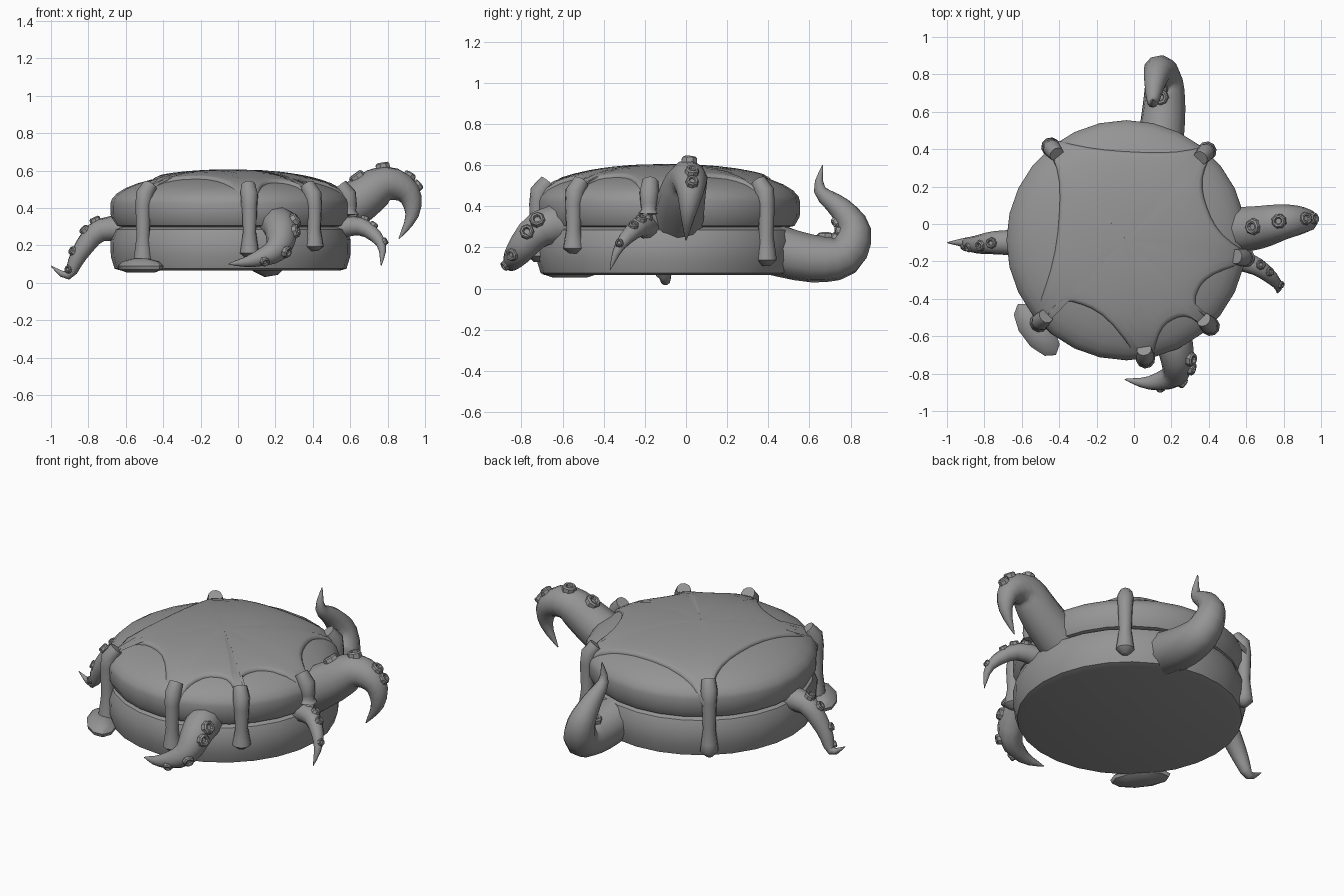
import bpy, math
from mathutils import Vector, Matrix

if "Cube" in bpy.data.objects:
    bpy.data.objects.remove(bpy.data.objects["Cube"])

grey = bpy.data.materials.new("plain_grey")
grey.use_nodes = True
GREY = (0.3, 0.3, 0.3, 1)
grey.diffuse_color = GREY
grey.node_tree.nodes["Principled BSDF"].inputs["Base Color"].default_value = GREY

CENTRE = Vector((-0.04, -0.087, 0))
RADIUS = 0.642


def circle(sides):
    angles = [math.tau * k / sides for k in range(sides)]
    return [(math.cos(a), math.sin(a)) for a in angles]


def skin(name, rings, angle):
    """Join equal rings of points, cap both ends and shade smoothly."""
    n = len(rings[0])
    verts = [tuple(p) for ring in rings for p in ring]
    faces = [(i * n + j, i * n + (j + 1) % n, (i + 1) * n + (j + 1) % n, (i + 1) * n + j)
             for i in range(len(rings) - 1) for j in range(n)]
    faces += [tuple(range(n)), tuple(range(len(verts) - n, len(verts)))]
    mesh = bpy.data.meshes.new(name)
    mesh.from_pydata(verts, [], faces)
    mesh.materials.append(grey)
    obj = bpy.data.objects.new(name, mesh)
    bpy.context.collection.objects.link(obj)
    bpy.ops.object.select_all(action="DESELECT")
    obj.select_set(True)
    bpy.context.view_layer.objects.active = obj
    bpy.ops.object.mode_set(mode="EDIT")
    bpy.ops.mesh.select_all(action="SELECT")
    bpy.ops.mesh.normals_make_consistent(inside=False)
    bpy.ops.object.mode_set(mode="OBJECT")
    bpy.ops.object.shade_smooth_by_angle(angle=math.radians(angle))


def lathe(name, profile, matrix, sides, angle=40):
    """Spin (radius, height) points around the local z axis."""
    skin(name, [[matrix @ Vector((r * c, r * s, z)) for c, s in circle(sides)]
                for r, z in profile], angle)


def smooth_path(points, steps):
    """Catmull-Rom curve through the points."""
    pts = [Vector(p) for p in points]
    padded = [pts[0]] + pts + [pts[-1]]
    out = []
    for a, b, c, d in zip(padded, padded[1:], padded[2:], padded[3:]):
        for t in (s / steps for s in range(steps)):
            out.append(0.5 * (2 * b + (c - a) * t + (2 * a - 5 * b + 4 * c - d) * t ** 2
                              + (3 * b - a - 3 * c + d) * t ** 3))
    return out + [pts[-1]]


def tube(name, path, radii, sides=10):
    """Round tube of varying radius; returns the tangents along it."""
    tangents = [(b - a).normalized()
                for a, b in zip(path[:1] + path[:-1], path[1:] + path[-1:])]
    side = tangents[0].orthogonal()
    rings = []
    for p, t, r in zip(path, tangents, radii):
        side = (side - t * side.dot(t)).normalized()
        rings.append([p + r * (side * c + t.cross(side) * s) for c, s in circle(sides)])
    skin(name, rings, 50)
    return tangents


def dome_height(r):
    return 0.42 + 0.17 * math.sqrt(max(0, 1 - (r / RADIUS) ** 2.2))


# Two stacked round layers
middle = Matrix.Translation(CENTRE)
lathe("lower_layer", [(0.585, 0.065), (0.62, 0.075), (0.64, 0.14), (RADIUS, 0.23),
                      (0.62, 0.285), (0.57, 0.305)], middle, 28)
dome = [(RADIUS * u, dome_height(RADIUS * u))
        for u in (math.sin(math.radians(a)) for a in range(1, 92, 10))]
lathe("upper_layer", dome + [(0.64, 0.35), (0.615, 0.305), (0.55, 0.29)], middle, 28)

# Icing drips: rim position, bottom height, and the middle of the scallop that follows
drips = {
    "front_right_drip": ((-0.52, -0.54), 0.09, (-0.28, -0.43)),
    "front_drip": ((0.065, -0.74), 0.13, (0.21, -0.51)),
    "front_left_drip": ((0.42, -0.56), 0.17, (0.34, -0.36)),
    "left_drip": ((0.59, -0.18), 0.36, (0.39, 0.09)),
    "back_left_drip": ((0.39, 0.39), 0.11, (0, 0.385)),
    "back_right_drip": ((-0.46, 0.43), 0.08, (-0.4, 0.05)),
}
drip_shape = [(-0.05, 0.52, 0.04), (-0.01, 0.47, 0.048), (0, 0.41, 0.042)]
for name, (spot, low, scallop) in drips.items():
    out = (Vector((*spot, 0)) - CENTRE).normalized()
    drop = 0.41 - low
    shape = drip_shape + [(0, low + drop * k, w) for k, w in
                          ((0.5, 0.036), (0.25, 0.046), (0.1, 0.052), (0, 0.02))]
    path = [CENTRE + out * (RADIUS + inset) + Vector((0, 0, z)) for inset, z, w in shape]
    tube(name, path, [w for inset, z, w in shape])

# Scalloped outline of the icing, one bay between each pair of drips
edge = []
bays = list(drips.values())
for (start, low, scallop), (end, *rest) in zip(bays, bays[1:] + bays[:1]):
    a, b, m = (Vector((*p, 0)) - CENTRE for p in (start, end, scallop))
    along = Vector((-a.y, a.x, 0)).normalized() * 0.035
    a += along
    b -= Vector((-b.y, b.x, 0)).normalized() * 0.035
    for u in (k / 10 for k in range(11)):
        edge.append(a.lerp(b, u) + (m - (a + b) / 2) * (1 - abs(2 * u - 1) ** 2.6))


def icing_ring(scale, lift):
    points = [p * scale for p in edge]
    return [CENTRE + p + Vector((0, 0, dome_height(p.length) + lift)) for p in points]


sheet = [icing_ring(s, 0.016) for s in (0.01, 0.3, 0.5, 0.7, 0.85, 0.95)]
skin("icing", sheet + [icing_ring(0.985, 0.014), icing_ring(1, 0.002),
                       icing_ring(0.995, -0.03)], 60)

# Small puddle under the front right drip
puddle = (Matrix.Translation((-0.52, -0.565, 0.09)) @ Matrix.Rotation(math.radians(-53), 4, "Z")
          @ Matrix.Diagonal((0.17, 0.085, 0.04, 1)))
lathe("icing_puddle", [(0.6, -0.9), (0.95, -0.5), (1, 0), (0.8, 0.6), (0.3, 1)], puddle, 10)


# Tapering tentacles with a row of suckers on the outer (1) or inner (-1) side of the curl
def tentacle(name, thickness, face, points):
    path = smooth_path(points, 3)
    last = len(path) - 1
    radii = [thickness * max(0.02, 1 - (i / last) ** 1.5) for i in range(last + 1)]
    tangents = tube(name, path, radii)
    curl = sum(path, Vector()) / len(path)
    for k in range(4):
        i = round((0.24 + 0.13 * k) * last)
        n = face * (path[i] - curl)
        n = (n - tangents[i] * n.dot(tangents[i])).normalized()
        place = (Matrix.Translation(path[i] + n * radii[i] * 0.97)
                 @ n.to_track_quat("Z", "Y").to_matrix().to_4x4()
                 @ Matrix.Scale(0.012 + radii[i] * 0.27, 4))
        lathe(f"{name}_sucker_{k + 1}", [(1.1, -0.6), (1, 0.3), (0.8, 0.5), (0.55, 0.45),
                                         (0.4, 0.1), (0.05, 0.1)], place, 8, 30)


tentacle("left_tentacle", 0.13, 1, [
    (0.47, -0.04, 0.32), (0.65, -0.02, 0.44), (0.79, 0.01, 0.53),
    (0.91, 0.02, 0.48), (0.93, 0.01, 0.36), (0.86, 0, 0.235)])
tentacle("small_left_tentacle", 0.06, 1, [
    (0.52, -0.18, 0.29), (0.66, -0.23, 0.3), (0.765, -0.32, 0.21), (0.765, -0.37, 0.09)])
tentacle("front_tentacle", 0.105, 1, [
    (0.19, -0.54, 0.32), (0.23, -0.71, 0.29), (0.21, -0.81, 0.18),
    (0.08, -0.85, 0.12), (-0.05, -0.83, 0.1)])
tentacle("right_tentacle", 0.072, 1, [
    (-0.57, -0.1, 0.28), (-0.74, -0.1, 0.28), (-0.85, -0.11, 0.15),
    (-0.91, -0.1, 0.04), (-1, -0.1, 0.09)])
tentacle("back_tentacle", 0.125, -1, [
    (0.14, 0.42, 0.19), (0.16, 0.62, 0.145), (0.16, 0.77, 0.16), (0.13, 0.82, 0.28),
    (0.11, 0.75, 0.39), (0.1, 0.65, 0.48), (0.1, 0.665, 0.6)])
